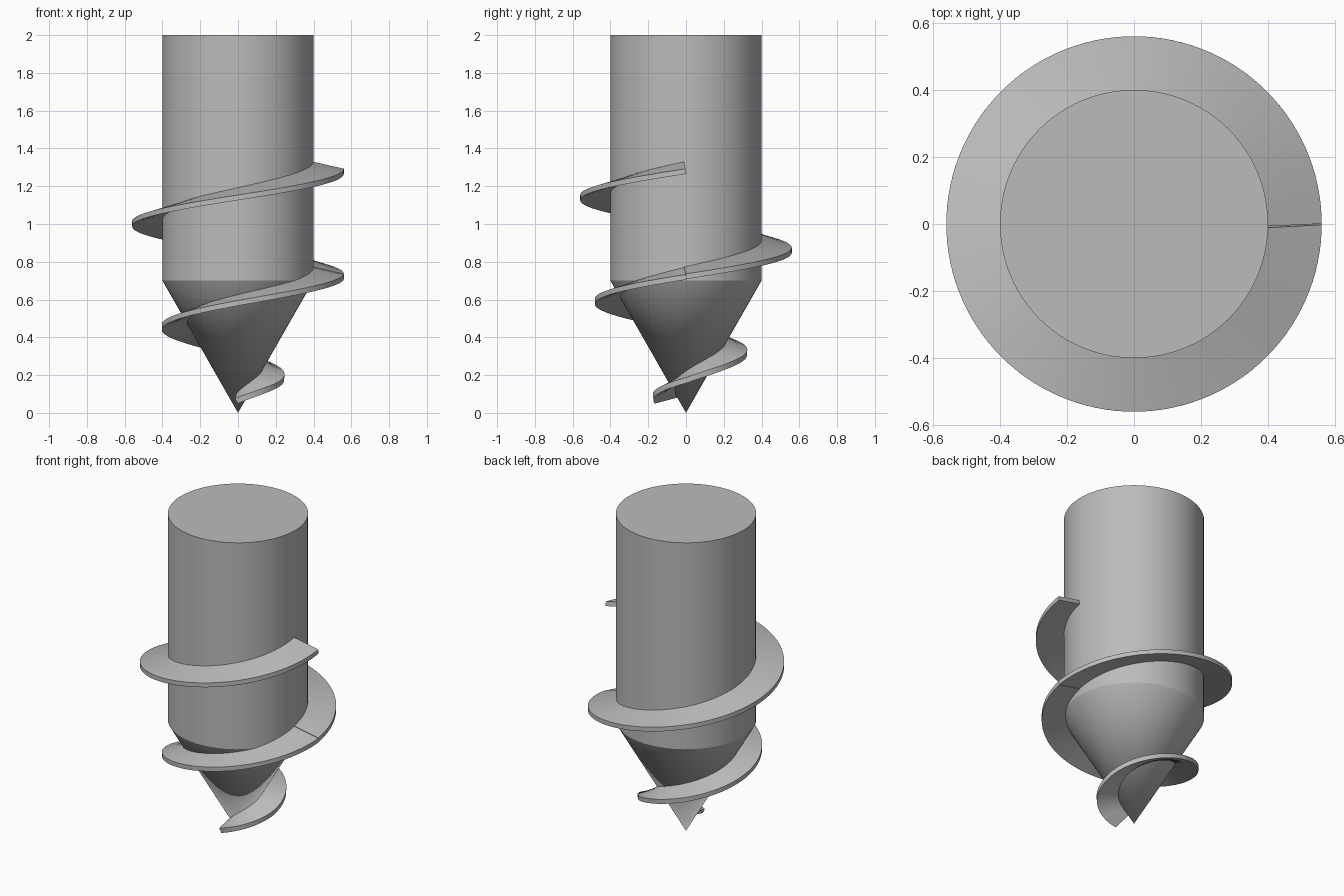
import bpy, bmesh, math
from mathutils import Vector

cube = bpy.data.objects.get("Cube")
if cube:
    bpy.data.objects.remove(cube, do_unlink=True)

STEEL = (0.5, 0.5, 0.5, 1.0)
steel = bpy.data.materials.new("grey_steel")
steel.use_nodes = True
steel.diffuse_color = STEEL
steel.node_tree.nodes["Principled BSDF"].inputs["Base Color"].default_value = STEEL

RADIUS, SHOULDER, HEIGHT = 0.4, 0.7, 2.0
BLADE_WIDTH, DROP, THICK = 0.16, 0.038, 0.027
PITCH = 0.557


def finish(bm, name):
    bmesh.ops.recalc_face_normals(bm, faces=bm.faces)
    mesh = bpy.data.meshes.new(name)
    bm.to_mesh(mesh)
    bm.free()
    mesh.materials.append(steel)
    obj = bpy.data.objects.new(name, mesh)
    bpy.context.collection.objects.link(obj)
    bpy.ops.object.select_all(action='DESELECT')
    obj.select_set(True)
    bpy.context.view_layer.objects.active = obj
    bpy.ops.object.shade_smooth_by_angle(angle=math.radians(25))
    return obj


def lerp_path(keys, angle):
    """Interpolate (outer radius, height) along angle keys."""
    for (a0, r0, z0), (a1, r1, z1) in zip(keys, keys[1:]):
        if angle <= a1 + 1e-6:
            t = (angle - a0) / (a1 - a0)
            return r0 + (r1 - r0) * t, z0 + (z1 - z0) * t
    return keys[-1][1:]


def flight(name, keys, steps):
    """Sweep a sloped blade section along a helix, square to its path."""
    bm = bmesh.new()
    rise = PITCH / math.tau
    start, end = keys[0][0], keys[-1][0]
    rings = []
    for i in range(steps + 1):
        deg = start + (end - start) * i / steps
        outer, z = lerp_path(keys, deg)
        inner = max(outer - BLADE_WIDTH - 0.005, 0.02)
        half = THICK / 2
        section = [(outer, -half), (outer, half),
                   (inner, DROP + half), (inner, DROP - half)]
        ring = []
        for r, h in section:
            a = math.radians(deg) - h * rise / max(r, 0.15) ** 2
            ring.append(bm.verts.new((r * math.cos(a), r * math.sin(a), z + h)))
        rings.append(ring)
    for a, b in zip(rings, rings[1:]):
        for k in range(4):
            n = (k + 1) % 4
            bm.faces.new((a[k], a[n], b[n], b[k]))
    bm.faces.new(rings[0])
    bm.faces.new(rings[-1])
    return finish(bm, name)


# Pointed shaft, turned from a profile
bm = bmesh.new()
profile = [(0, 0), (RADIUS, SHOULDER), (RADIUS, HEIGHT), (0, HEIGHT)]
verts = [bm.verts.new((r, 0, z)) for r, z in profile]
edges = [bm.edges.new(pair) for pair in zip(verts, verts[1:])]
bmesh.ops.spin(bm, geom=verts + edges, cent=(0, 0, 0), axis=Vector((0, 0, 1)),
               angle=math.tau, steps=96, use_duplicate=False)
bmesh.ops.remove_doubles(bm, verts=bm.verts, dist=0.0005)
finish(bm, "shaft")

# Tapering blade around the point
flight("tip_flight", [(-93, 0.165, 0.063), (0, 0.24, 0.172), (90, 0.32, 0.308),
                      (180, 0.40, 0.443), (360, 0.56, 0.719)], 150)

# Constant blade around the shaft
flight("shaft_flight", [(0, 0.56, 0.722), (360, 0.56, 0.722 + PITCH)], 120)
